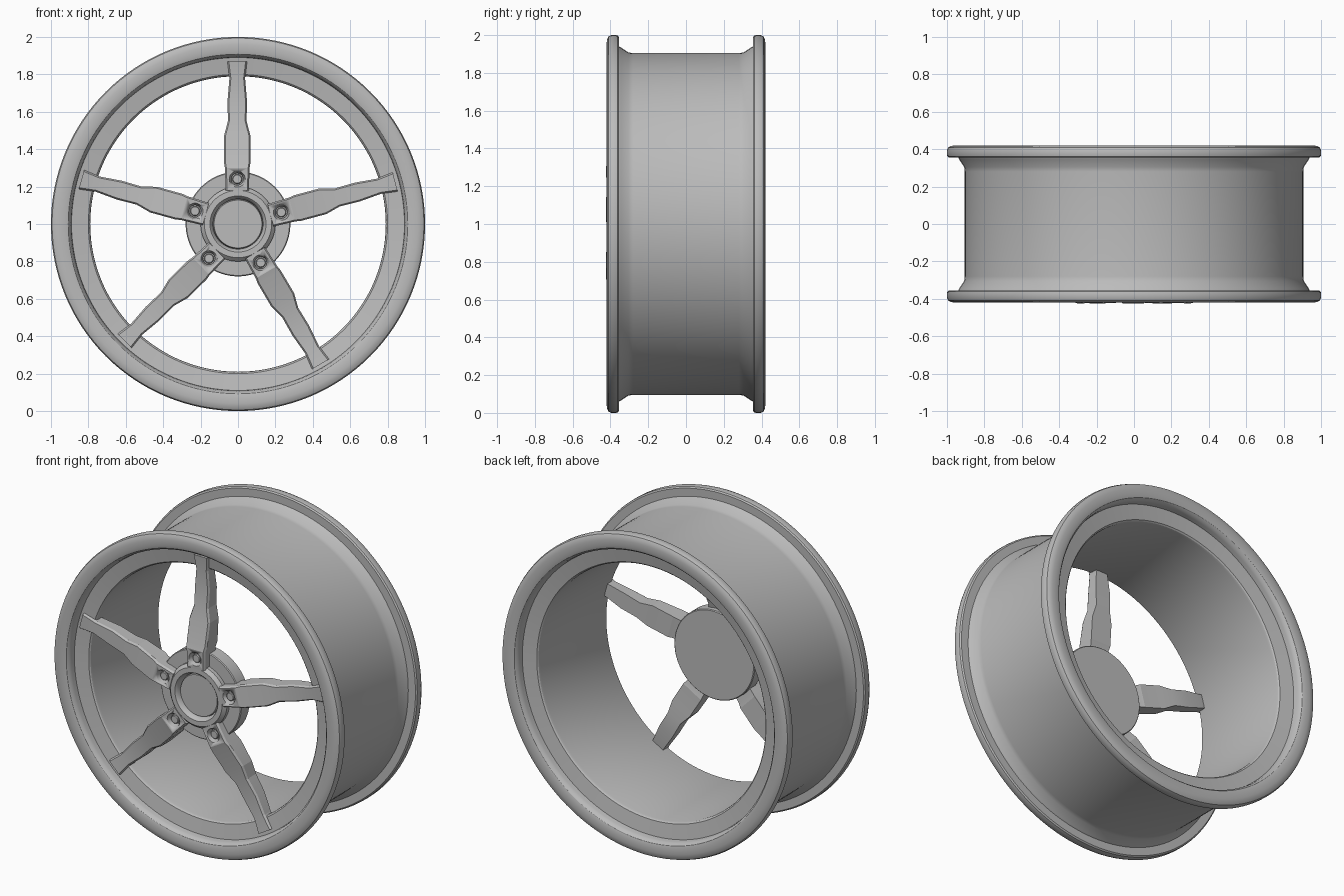
import bpy, bmesh, math
from mathutils import Matrix, Vector

if "Cube" in bpy.data.objects:
    bpy.data.objects.remove(bpy.data.objects["Cube"], do_unlink=True)

metal = bpy.data.materials.new("grey metal")
metal.use_nodes = True
GREY = (0.5, 0.5, 0.5, 1)
metal.diffuse_color = GREY
metal.node_tree.nodes["Principled BSDF"].inputs["Base Color"].default_value = GREY
CENTRE = Vector((0, 0, 1))


def finish(name, bm, angle=30):
    bmesh.ops.recalc_face_normals(bm, faces=bm.faces)
    mesh = bpy.data.meshes.new(name)
    bm.to_mesh(mesh)
    bm.free()
    mesh.materials.append(metal)
    ob = bpy.data.objects.new(name, mesh)
    bpy.context.collection.objects.link(ob)
    bpy.ops.object.select_all(action='DESELECT')
    ob.select_set(True)
    bpy.context.view_layer.objects.active = ob
    bpy.ops.object.shade_smooth_by_angle(angle=math.radians(angle))
    return ob


def lathe(name, profile, centre=CENTRE, steps=96, closed=False):
    """Spin (radius, y) points around the y axis."""
    bm = bmesh.new()
    verts = [bm.verts.new(centre + Vector((r, y, 0))) for r, y in profile]
    edges = [bm.edges.new(p) for p in zip(verts, verts[1:])]
    if closed:
        edges.append(bm.edges.new((verts[-1], verts[0])))
    bmesh.ops.spin(bm, geom=verts + edges, cent=centre, axis=(0, 1, 0),
                   angle=math.tau, steps=steps)
    bmesh.ops.remove_doubles(bm, verts=bm.verts, dist=0.0002)
    return finish(name, bm)


# Rim: mirrored section of rounded lip, flare, barrel and inner ledge
outer = [(0.905, -0.28), (0.908, -0.305), (0.935, -0.345), (0.94, -0.355),
         (0.99, -0.355), (0.998, -0.362), (1.0, -0.372), (1.0, -0.395),
         (0.994, -0.409), (0.98, -0.417), (0.96, -0.42), (0.925, -0.42),
         (0.908, -0.415), (0.897, -0.402), (0.893, -0.385), (0.89, -0.36),
         (0.80, -0.345), (0.793, -0.338), (0.79, -0.325)]
rim = lathe("rim", outer + [(r, -y) for r, y in reversed(outer)],
            steps=128, closed=True)

# Hub disc, raised centre ring and recessed cap
lathe("hub", [(0, -0.28), (0.275, -0.28), (0.28, -0.285), (0.28, -0.365),
              (0.275, -0.37), (0, -0.37)])
lathe("centre_ring", [(0.2, -0.36), (0.2, -0.395), (0.187, -0.408),
                      (0.18, -0.415), (0.15, -0.415), (0.143, -0.408),
                      (0.133, -0.385), (0.133, -0.36)], closed=True)
lathe("centre_cap", [(0.134, -0.365), (0.128, -0.39), (0, -0.39)])

# Spoke stations: radius, half width, front y, back y
STATIONS = [(0.18, 0.062, -0.42, -0.33), (0.30, 0.066, -0.424, -0.31),
            (0.33, 0.071, -0.415, -0.30), (0.47, 0.071, -0.385, -0.29),
            (0.55, 0.050, -0.37, -0.28), (0.66, 0.052, -0.36, -0.28),
            (0.78, 0.042, -0.36, -0.29), (0.87, 0.053, -0.37, -0.30)]


def spoke(name, degrees, offset):
    a = math.radians(degrees)
    out = Vector((math.cos(a), 0, math.sin(a)))
    side = Vector((-math.sin(a), 0, math.cos(a)))
    bm = bmesh.new()
    rings = []
    for r, w, front, back in STATIONS:
        # Chamfered section, wider at the back edge of the chamfer
        section = [(-w, back), (-w, front + 0.012), (-w + 0.008, front),
                   (w - 0.008, front), (w, front + 0.012), (w, back)]
        rings.append([bm.verts.new(CENTRE + out * r + side * (s + offset)
                                   + Vector((0, y, 0))) for s, y in section])
    n = len(rings[0])
    for ra, rb in zip(rings, rings[1:]):
        for i in range(n):
            j = (i + 1) % n
            bm.faces.new((ra[i], ra[j], rb[j], rb[i]))
    bm.faces.new(rings[0])
    bm.faces.new(rings[-1])
    ob = finish(name, bm, 10)

    # Bore the bolt hole
    hole = CENTRE + out * 0.24 + side * offset
    cutter = lathe("bolt_cutter", [(0, -0.45), (0.043, -0.45), (0.043, -0.421),
                                   (0.032, -0.40), (0.032, -0.385), (0, -0.385)],
                   hole, 24)
    cutter.hide_render = True
    cut = ob.modifiers.new("bolt_hole", 'BOOLEAN')
    cut.operation = 'DIFFERENCE'
    cut.solver = 'EXACT'
    cut.object = cutter
    bpy.context.view_layer.objects.active = ob
    bpy.ops.object.modifier_apply(modifier=cut.name)
    bpy.data.objects.remove(cutter, do_unlink=True)
    lathe(name + "_bolt", [(0.026, -0.38), (0.026, -0.408), (0.022, -0.412),
                           (0, -0.412)], hole, 24)


for name, degrees, offset in [("top", 90, 0.004), ("left", 15, 0),
                              ("right", 164.5, -0.005),
                              ("lower_right", 224.3, 0.024),
                              ("lower_left", 300.5, 0)]:
    spoke(name + "_spoke", degrees, offset)
